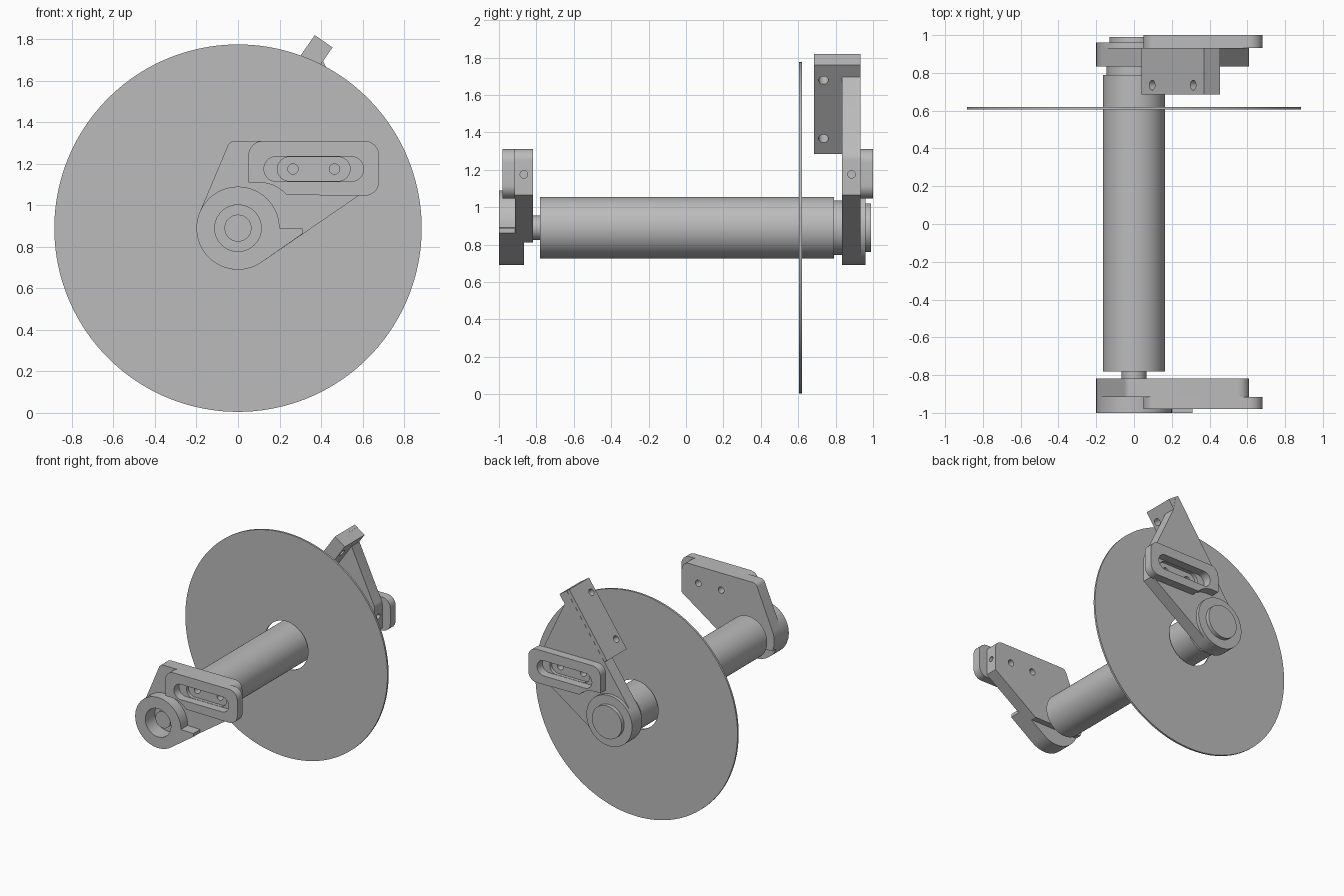
import bpy
from math import sin, cos, radians, tan
from mathutils import Vector

cube = bpy.data.objects.get("Cube")
if cube:
    bpy.data.objects.remove(cube, do_unlink=True)

mat = bpy.data.materials.new("plain grey")
mat.use_nodes = True
GREY = (0.5, 0.5, 0.5, 1)
mat.diffuse_color = GREY
mat.node_tree.nodes["Principled BSDF"].inputs["Base Color"].default_value = GREY

AXIS = 0.89          # height of the shaft axis
SLOT_Z = 1.175       # height of the slots
SLANT = radians(55.2)


def arc(cx, cz, r, a0, a1, n=32):
    step = radians(a1 - a0) / n
    return [(cx + r * cos(radians(a0) + step * i), cz + r * sin(radians(a0) + step * i))
            for i in range(n + 1)]


def circle(cx, cz, r, n=64):
    return arc(cx, cz, r, 0, 360, n)[:-1]


def stadium(x0, x1, z, r):
    return arc(x1 - r, z, r, -90, 90, 24) + arc(x0 + r, z, r, 90, 270, 24)


def fillet(a, corner, b, r, n=8):
    """Round one corner between its neighbours a and b."""
    a, p, b = Vector(a), Vector(corner), Vector(b)
    u, v = (a - p).normalized(), (b - p).normalized()
    half = u.angle(v) / 2
    centre = p + (u + v).normalized() * (r / sin(half))
    s, e = p + u * (r / tan(half)) - centre, p + v * (r / tan(half)) - centre
    return [tuple(centre + s.lerp(e, i / n).normalized() * r) for i in range(n + 1)]


def prism(name, pts, y0, y1):
    """Extrude an x-z outline from y0 to y1."""
    n = len(pts)
    y0, y1 = min(y0, y1), max(y0, y1)
    verts = [(x, y, z) for y in (y0, y1) for x, z in pts]
    faces = [tuple(range(n)), tuple(reversed(range(n, 2 * n)))]
    faces += [(i, n + i, n + (i + 1) % n, (i + 1) % n) for i in range(n)]
    mesh = bpy.data.meshes.new(name)
    mesh.from_pydata(verts, [], faces)
    mesh.materials.append(mat)
    ob = bpy.data.objects.new(name, mesh)
    bpy.context.collection.objects.link(ob)
    return ob


def rod(name, start, direction, r, length):
    """Cylinder cutter along any direction."""
    ob = prism(name, circle(0, 0, r, 32), 0, length)
    ob.rotation_mode = 'QUATERNION'
    ob.rotation_quaternion = Vector((0, 1, 0)).rotation_difference(Vector(direction))
    ob.location = start
    return ob


def cut(ob, *cutters):
    for c in cutters:
        c.hide_render = True
        m = ob.modifiers.new("cut", 'BOOLEAN')
        m.operation, m.solver, m.object = 'DIFFERENCE', 'EXACT', c
    bpy.context.view_layer.update()
    graph = bpy.context.evaluated_depsgraph_get()
    mesh = bpy.data.meshes.new_from_object(ob.evaluated_get(graph))
    ob.modifiers.clear()
    ob.data = mesh
    for c in cutters:
        bpy.data.objects.remove(c, do_unlink=True)


# Disc with a clearance hole around the roller
disc = prism("disc", circle(0, AXIS, 0.885, 160), 0.605, 0.62)
cut(disc, prism("disc_hole", circle(0, AXIS, 0.19), 0.5, 0.7))

# Roller and its stepped ends
parts = [disc,
         prism("roller", circle(0, AXIS, 0.165, 96), -0.78, 0.79),
         prism("front_pin", circle(0, AXIS, 0.065), -0.94, -0.77),
         prism("rear_collar", circle(0, AXIS, 0.145), 0.78, 0.85)]

# Outlines of the two bracket plates
low_right, top_right = (0.61, 1.066), (0.61, 1.31)
top_left = (-0.04, 1.31)
hub = arc(0, AXIS, 0.2, 157, 305.2, 48)
front_outline = (hub + [low_right] + fillet(low_right, top_right, top_left, 0.06)
                 + fillet(top_right, top_left, hub[0], 0.04))
shoulder, tip = (0.61, 1.27), (0.41, 1.695)
rear_outline = (arc(0, AXIS, 0.2, 145.2, 305.2, 48) + [low_right]
                + fillet(low_right, shoulder, tip, 0.08) + [tip, (0.392, 1.805)])

front_plate = prism("front_plate", front_outline, -0.915, -0.818)
rear_plate = prism("rear_plate", rear_outline, 0.835, 0.933)

# Shallow slot floor, two screw holes and an end hole in each plate
for plate, face, inward in ((front_plate, -0.915, 1), (rear_plate, 0.933, -1)):
    mid = face + inward * 0.048
    cut(plate,
        prism("slot_floor", stadium(0.19, 0.54, SLOT_Z, 0.058), face - inward * 0.02, face + inward * 0.025),
        prism("screw_hole_a", circle(0.265, SLOT_Z, 0.025, 32), face - inward * 0.05, face + inward * 0.2),
        prism("screw_hole_b", circle(0.465, SLOT_Z, 0.025, 32), face - inward * 0.05, face + inward * 0.2),
        rod("end_hole", (0.52, mid, SLOT_Z), (1, 0, 0), 0.02, 0.2))
parts += [front_plate, rear_plate]

# Relief on the inner lower edge of the front plate, and the bearing bore
cut(front_plate,
    prism("relief", [(-0.5, 0.5), (0.9, 0.5), (0.9, 0.81), (-0.5, 0.81)], -0.865, -0.7),
    prism("bore", circle(0, AXIS, 0.112), -1.1, -0.88))

# Slotted rim plates on the outside of both brackets
a, b, c = (0.68, 1.045), (0.68, 1.31), (0.05, 1.31)
left_low, scoop = (0.05, 1.11), arc(0.1, 0.93, 0.18, 88, 42, 10)
rim = ([left_low] + scoop + fillet(scoop[-1], a, b, 0.07) + fillet(a, b, c, 0.07)
       + fillet(b, c, left_low, 0.07))
for name, y0, y1 in (("front_slot_plate", -0.98, -0.915), ("rear_slot_plate", 0.933, 1.0)):
    ob = prism(name, rim, y0, y1)
    cut(ob, prism("slot", stadium(0.125, 0.605, SLOT_Z, 0.06), y0 - 0.05, y1 + 0.05))
    parts.append(ob)

# Front boss with a stop tab and an open bore
boss = prism("front_boss", arc(0, AXIS, 0.2, 0, 305.2, 80) + [(0.31, 0.862), (0.31, 0.888)],
             -1.0, -0.914)
cut(boss, prism("boss_bore", circle(0, AXIS, 0.112), -1.1, -0.8))
parts.append(boss)

# Rear boss and cap
parts.append(prism("rear_boss", circle(0, AXIS, 0.2, 96), 0.93, 0.96))
parts.append(prism("rear_cap", circle(0, AXIS, 0.13), 0.95, 0.99))

# Slanted mounting block on the rear arm, drilled across twice
along = Vector((cos(SLANT), sin(SLANT)))
across = Vector((sin(SLANT), -cos(SLANT)))
top = Vector((0.37, 1.82))
corners = [top, top - along * 0.58, top - along * 0.58 + across * 0.104, top + across * 0.104]
block = prism("mounting_block", [tuple(p) for p in corners], 0.685, 0.932)
drills = []
for d in (0.1, 0.48):
    p = top - along * d - across * 0.1
    drills.append(rod("drill", (p.x, 0.735, p.y), (across.x, 0, across.y), 0.026, 0.4))
cut(block, *drills)
parts.append(block)

# Smooth round walls, keep crisp edges
bpy.ops.object.select_all(action='DESELECT')
for ob in parts:
    ob.select_set(True)
bpy.context.view_layer.objects.active = parts[0]
bpy.ops.object.shade_smooth_by_angle(angle=radians(30))
